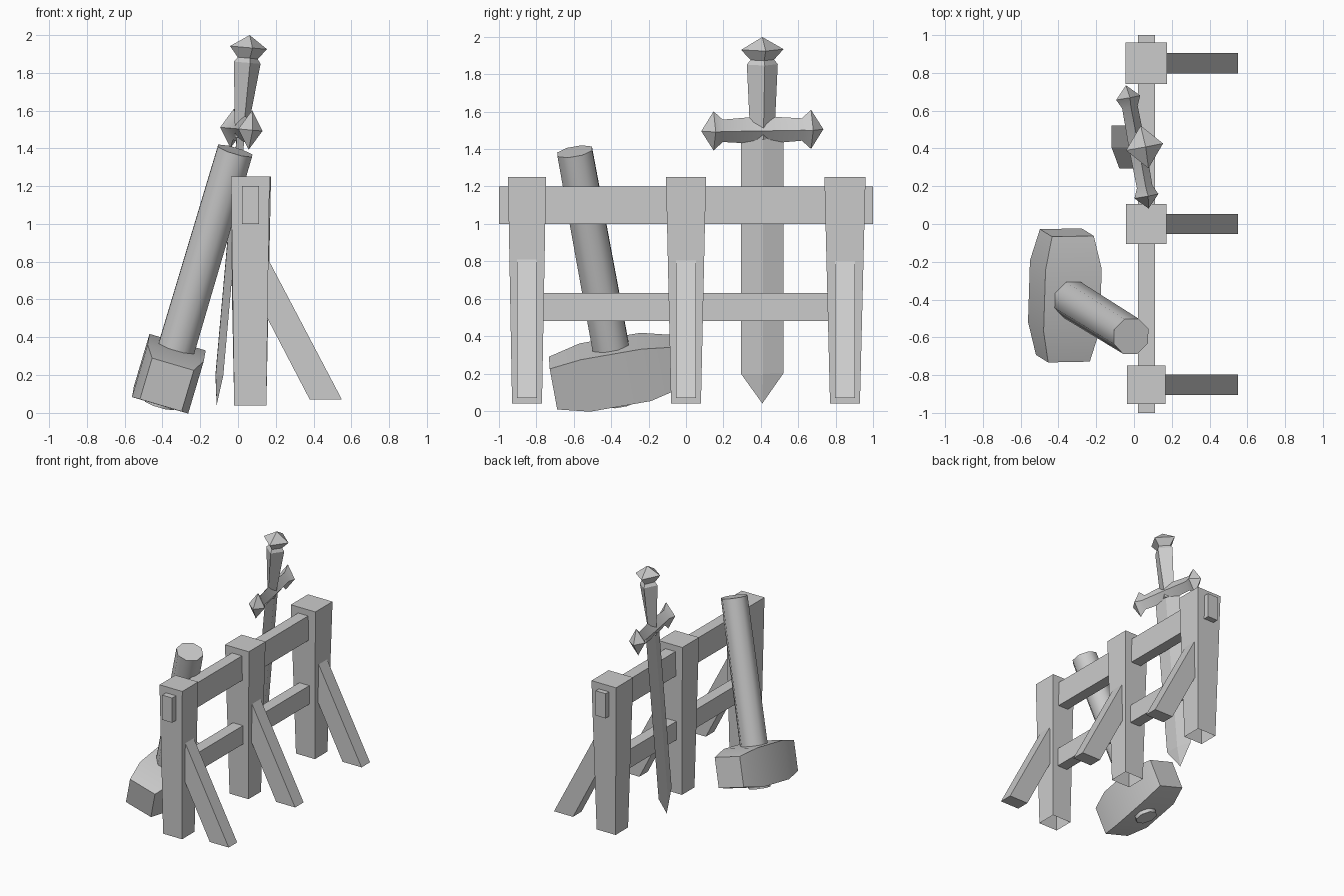
import bpy, bmesh
from math import radians, cos, sin, pi
from mathutils import Matrix, Vector

cube = bpy.data.objects.get("Cube")
if cube:
    bpy.data.objects.remove(cube, do_unlink=True)

grey = bpy.data.materials.new("plain_grey")
grey.use_nodes = True
COLOUR = (0.6, 0.6, 0.6, 1)
grey.diffuse_color = COLOUR
grey.node_tree.nodes["Principled BSDF"].inputs["Base Color"].default_value = COLOUR

SQUARE = [(1, 1), (-1, 1), (-1, -1), (1, -1)]
DIAMOND = [(1, 0), (0, 1), (-1, 0), (0, -1)]
OCTAGON = [(cos(pi * (k + 0.5) / 4), sin(pi * (k + 0.5) / 4)) for k in range(8)]


def finish(name, bm, angle):
    bmesh.ops.remove_doubles(bm, verts=bm.verts, dist=1e-5)
    bmesh.ops.recalc_face_normals(bm, faces=bm.faces)
    mesh = bpy.data.meshes.new(name)
    bm.to_mesh(mesh)
    bm.free()
    mesh.materials.append(grey)
    if angle:
        mesh.shade_smooth()
        mesh.set_sharp_from_angle(angle=radians(angle))
    obj = bpy.data.objects.new(name, mesh)
    bpy.context.collection.objects.link(obj)


def loft(name, section, rings, frame, angle=0, open_start=False):
    """Skin a section through rings of (distance, half width, half depth)."""
    bm = bmesh.new()
    loops = [[bm.verts.new(frame @ Vector((x * a, y * b, t))) for x, y in section]
             for t, a, b in rings]
    n = len(section)
    for low, high in zip(loops, loops[1:]):
        for i in range(n):
            j = (i + 1) % n
            bm.faces.new((low[i], low[j], high[j], high[i]))
    if rings[0][1] and not open_start:
        bm.faces.new(loops[0][::-1])
    if rings[-1][1]:
        bm.faces.new(loops[-1])
    finish(name, bm, angle)


def extrude_y(name, profile, y0, y1):
    bm = bmesh.new()
    face = bm.faces.new([bm.verts.new((x, y0, z)) for x, z in profile])
    new = bmesh.ops.extrude_face_region(bm, geom=[face])["geom"]
    verts = [v for v in new if isinstance(v, bmesh.types.BMVert)]
    bmesh.ops.translate(bm, verts=verts, vec=(0, y1 - y0, 0))
    finish(name, bm, 0)


# Rack: tapered posts with open undersides, each with a slanted brace
for side, y, top in (("right", -0.85, 0.102), ("middle", 0, 0.107), ("left", 0.85, 0.11)):
    loft(side + "_post", SQUARE, [(0.04, 0.085, 0.08), (1.25, top, top)],
         Matrix.Translation((0.065, y, 0)), open_start=True)
    extrude_y(side + "_brace", [(0.14, 0.85), (0.55, 0.07), (0.38, 0.07), (0.14, 0.53)],
              y - 0.054, y + 0.054)

# Rack: rails
for name, low, high, reach in (("upper_rail", 1.0, 1.2, 1.0), ("lower_rail", 0.48, 0.63, 0.85)):
    extrude_y(name, [(0.02, low), (0.11, low), (0.11, high), (0.02, high)], -reach, reach)

# Sword, leaning against the rack
sword = (Matrix.Translation((-0.113, 0.408, 0.04)) @ Matrix.Rotation(radians(5.1), 4, "Y")
         @ Matrix.Rotation(radians(10.5), 4, "Z"))
loft("sword_blade", DIAMOND, [(0, 0, 0), (0.16, 0.02, 0.115), (1.45, 0.02, 0.115)], sword)
loft("sword_grip", DIAMOND,
     [(1.42, 0.03, 0.065), (1.82, 0.072, 0.084), (1.85, 0.05, 0.06)], sword, 30)
loft("sword_pommel", DIAMOND,
     [(1.84, 0.05, 0.06), (1.9, 0.1, 0.115), (1.967, 0, 0)], sword, 30)
half = [(0.332, 0, 0), (0.265, 0.065, 0.105), (0.215, 0.042, 0.06)]
guard = ([(-t, a, b) for t, a, b in half] + [(0, 0.045, 0.075)] + half[::-1])
loft("sword_guard", DIAMOND, guard,
     sword @ Matrix.Translation((0, 0, 1.467)) @ Matrix.Rotation(radians(-90), 4, "X"), 30)

# Hammer, standing on its head and leaning on the rack
centre = Vector((-0.366, -0.378, 0.207))
up = Vector((0.315, -0.195, 1.06)).normalized()
along = Vector((0.03, 1, 0.17))
along = (along - up * along.dot(up)).normalized()
across = along.cross(up)


def frame_from(x, y, z):
    return Matrix.Translation(centre) @ Matrix((x, y, z)).transposed().to_4x4()


loft("hammer_head", SQUARE,
     [(-0.338, 0.115, 0.115), (-0.165, 0.155, 0.147), (0.165, 0.155, 0.147), (0.338, 0.115, 0.115)],
     frame_from(up.cross(along), up, along), 25)
shaft = frame_from(across, along, up)
loft("hammer_handle", OCTAGON, [(0.1, 0.106, 0.106), (1.25, 0.102, 0.102)], shaft, 50)
loft("hammer_handle_end", OCTAGON, [(-0.175, 0.085, 0.085), (-0.1, 0.088, 0.088)], shaft, 50)
